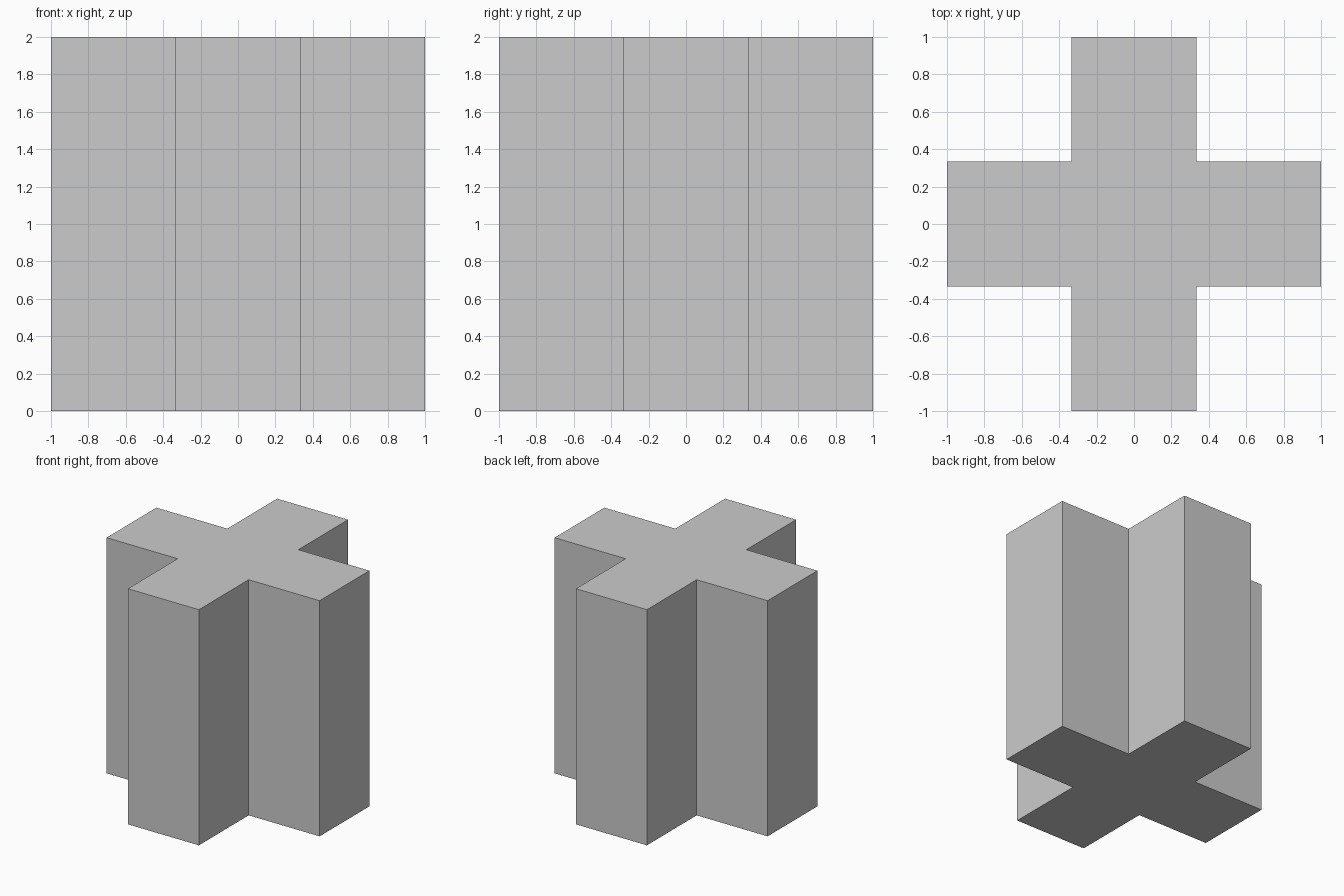
import bpy
import bmesh

if "Cube" in bpy.data.objects:
    bpy.data.objects.remove(bpy.data.objects["Cube"])

ARM = 1.0        # reach of each arm from the centre
HALF = 1.0 / 3   # half the arm width
HEIGHT = 2.0

# Plus-shaped profile: one corner group of three points, turned four times
profile = []
group = [(ARM, -HALF), (ARM, HALF), (HALF, HALF)]
for _ in range(4):
    profile += group
    group = [(-y, x) for x, y in group]

# Extrude the profile into a cross-shaped column
bm = bmesh.new()
base = bm.faces.new([bm.verts.new((x, y, 0)) for x, y in profile])
top = bmesh.ops.extrude_face_region(bm, geom=[base], use_keep_orig=True)
top_verts = [v for v in top["geom"] if isinstance(v, bmesh.types.BMVert)]
bmesh.ops.translate(bm, verts=top_verts, vec=(0, 0, HEIGHT))
bmesh.ops.recalc_face_normals(bm, faces=bm.faces[:])

mesh = bpy.data.meshes.new("cross_column")
bm.to_mesh(mesh)
bm.free()
column = bpy.data.objects.new("cross_column", mesh)
bpy.context.collection.objects.link(column)
